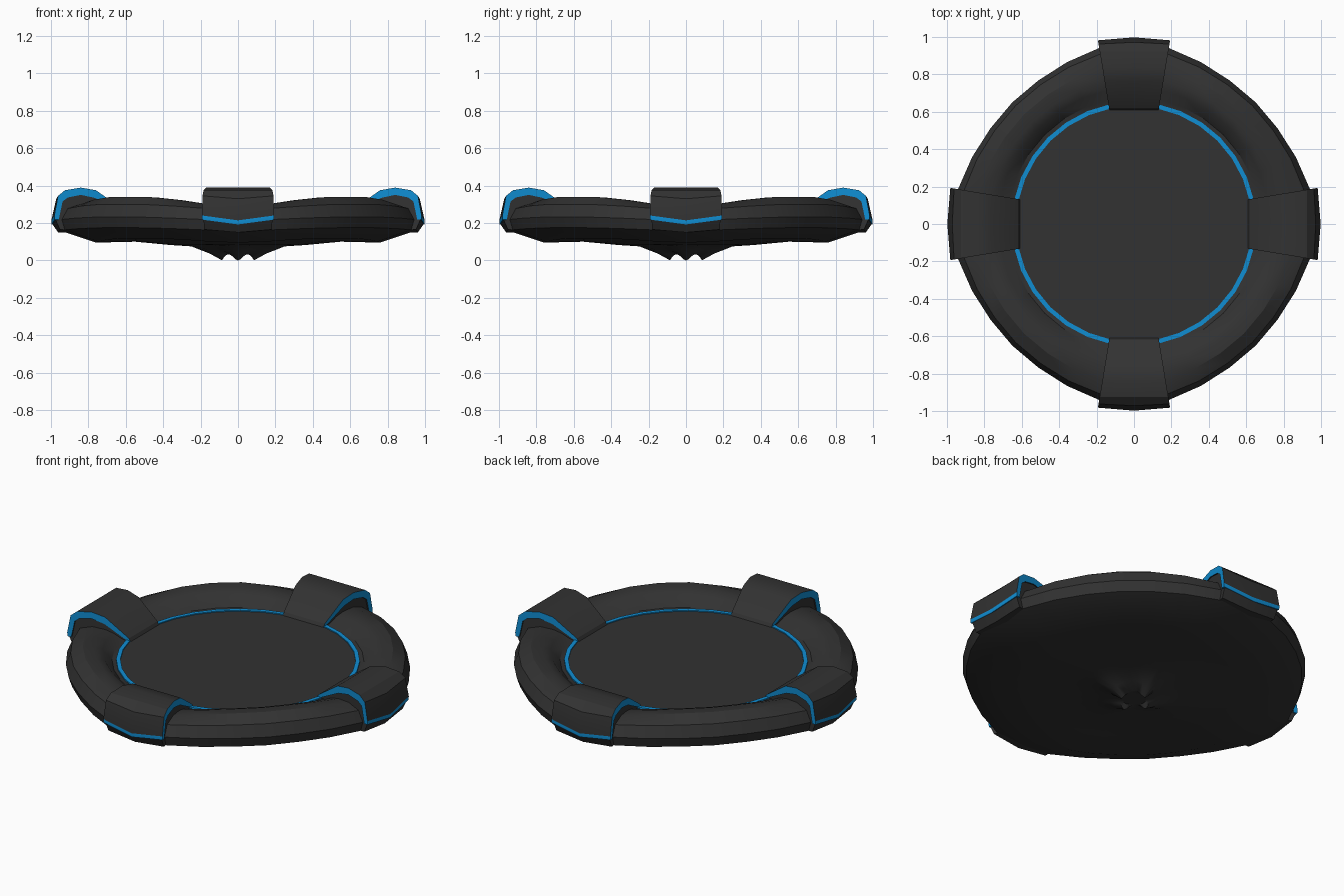
import bpy, bmesh, math

if "Cube" in bpy.data.objects:
    bpy.data.objects.remove(bpy.data.objects["Cube"])

SEG = 32


def material(name, color):
    m = bpy.data.materials.new(name)
    m.diffuse_color = (*color, 1)
    m.use_nodes = True
    m.node_tree.nodes["Principled BSDF"].inputs["Base Color"].default_value = m.diffuse_color
    return m


DARK = material("dark_shell", (0.032, 0.032, 0.032))
BLUE = material("blue_trim", (0.005, 0.27, 0.65))


def finish(name, bm, mats, angle=30):
    bmesh.ops.recalc_face_normals(bm, faces=bm.faces)
    me = bpy.data.meshes.new(name)
    bm.to_mesh(me)
    bm.free()
    for m in mats:
        me.materials.append(m)
    ob = bpy.data.objects.new(name, me)
    bpy.context.collection.objects.link(ob)
    bpy.ops.object.select_all(action='DESELECT')
    ob.select_set(True)
    bpy.context.view_layer.objects.active = ob
    bpy.ops.object.shade_smooth_by_angle(angle=math.radians(angle))
    return ob


def revolve(name, profile, mat, closed=False, caps=(), angle=30):
    """profile rows: radius, z on the diagonals, then radius, z on the axes"""
    bm = bmesh.new()
    rings = []
    for rd, zd, rc, zc in profile:
        ring = []
        for j in range(SEG):
            a = 2 * math.pi * j / SEG
            t = ((1 + math.cos(4 * a)) / 2) ** 1.6
            r, z = rd + (rc - rd) * t, zd + (zc - zd) * t
            ring.append(bm.verts.new((r * math.cos(a), r * math.sin(a), z)))
        rings.append(ring)
    pairs = list(zip(rings, rings[1:])) + ([(rings[-1], rings[0])] if closed else [])
    for p, q in pairs:
        for j in range(SEG):
            k = (j + 1) % SEG
            bm.faces.new((p[j], p[k], q[k], q[j]))
    for i in caps:
        bm.faces.new(rings[i])
    return finish(name, bm, [mat], angle)


# Rounded rim, bowl underside and four small ridges around the bottom hub
revolve("hull", [
    (0.64, 0.256, 0.64, 0.256),
    (0.675, 0.262, 0.68, 0.265),
    (0.725, 0.32, 0.73, 0.278),
    (0.77, 0.338, 0.78, 0.288),
    (0.83, 0.34, 0.86, 0.29),
    (0.895, 0.30, 0.935, 0.272),
    (0.92, 0.232, 0.97, 0.215),
    (0.90, 0.175, 0.955, 0.16),
    (0.76, 0.118, 0.76, 0.095),
    (0.55, 0.115, 0.55, 0.10),
    (0.36, 0.085, 0.36, 0.082),
    (0.25, 0.082, 0.25, 0.075),
    (0.15, 0.055, 0.15, 0.036),
    (0.08, 0.035, 0.085, 0.0),
    (0.065, 0.032, 0.07, 0.03),
], DARK, caps=(-1,))

# Flat deck and its glowing edge band
revolve("deck", [(0.64, 0.24, 0.64, 0.24), (0.64, 0.26, 0.64, 0.26)], DARK, caps=(1,))
revolve("deck_edge_light", [(r, z, r, z) for r, z in
        ((0.63, 0.25), (0.63, 0.266), (0.653, 0.266), (0.653, 0.25))], BLUE, closed=True)

# Clamp outlines (radius, z), running from the outer lip to the deck
TOP = [(0.982, 0.24), (0.962, 0.345), (0.925, 0.375), (0.84, 0.389),
       (0.76, 0.375), (0.62, 0.278), (0.605, 0.25)]
UNDER = [(0.958, 0.218), (0.938, 0.315), (0.91, 0.336), (0.84, 0.35),
         (0.765, 0.334), (0.63, 0.262), (0.61, 0.25)]
BLOCK = [(0.976, 0.219), (0.952, 0.165), (0.76, 0.15), (0.62, 0.23)]


def clamp_row(bm, r, z, k, scale=1.0, fold=0.0):
    """three points across the clamp; the middle one folds outwards and down"""
    w = (0.13 + 0.165 * (r - 0.6)) * scale
    pts = ((w, r, z), (0, r + 0.016 * fold, z - 0.026 * fold), (-w, r, z))
    c, s = math.cos(k * math.pi / 2), math.sin(k * math.pi / 2)
    return [bm.verts.new((x * c - y * s, x * s + y * c, h)) for x, y, h in pts]


def clamp_fold(r):
    return 1.0 if r > 0.97 else 0.6 if r > 0.95 else 0.0


def bridge(bm, p, q, mat=0):
    for i in range(2):
        bm.faces.new((p[i], p[i + 1], q[i + 1], q[i])).material_index = mat


for k, side in enumerate(("back", "left", "front", "right")):
    # Bent cover plate with blue sides and lower lip
    bm = bmesh.new()
    top = [clamp_row(bm, r, z, k, 1, clamp_fold(r)) for r, z in TOP]
    low = [clamp_row(bm, r, z, k, 1, clamp_fold(r)) for r, z in UNDER]
    lip = clamp_row(bm, 0.98, 0.218, k, 1, 1)
    for i in range(len(TOP) - 1):
        bridge(bm, top[i], top[i + 1])
        bridge(bm, low[i], low[i + 1])
        for e in (0, 2):
            bm.faces.new((top[i][e], top[i + 1][e], low[i + 1][e], low[i][e])).material_index = 1
    bridge(bm, top[0], lip, 1)
    bridge(bm, lip, low[0], 1)
    bridge(bm, top[-1], low[-1])
    for e in (0, 2):
        bm.faces.new((top[0][e], lip[e], low[0][e])).material_index = 1
    finish(side + "_clamp_cover", bm, [DARK, BLUE], 25)

    # Solid block under the cover
    bm = bmesh.new()
    rows = [clamp_row(bm, r, z, k, 0.96, clamp_fold(r)) for r, z in BLOCK + UNDER[::-1][1:]]
    for i in range(len(rows)):
        bridge(bm, rows[i], rows[(i + 1) % len(rows)])
    for e in (0, 2):
        bm.faces.new([row[e] for row in rows])
    finish(side + "_clamp_block", bm, [DARK], 25)
